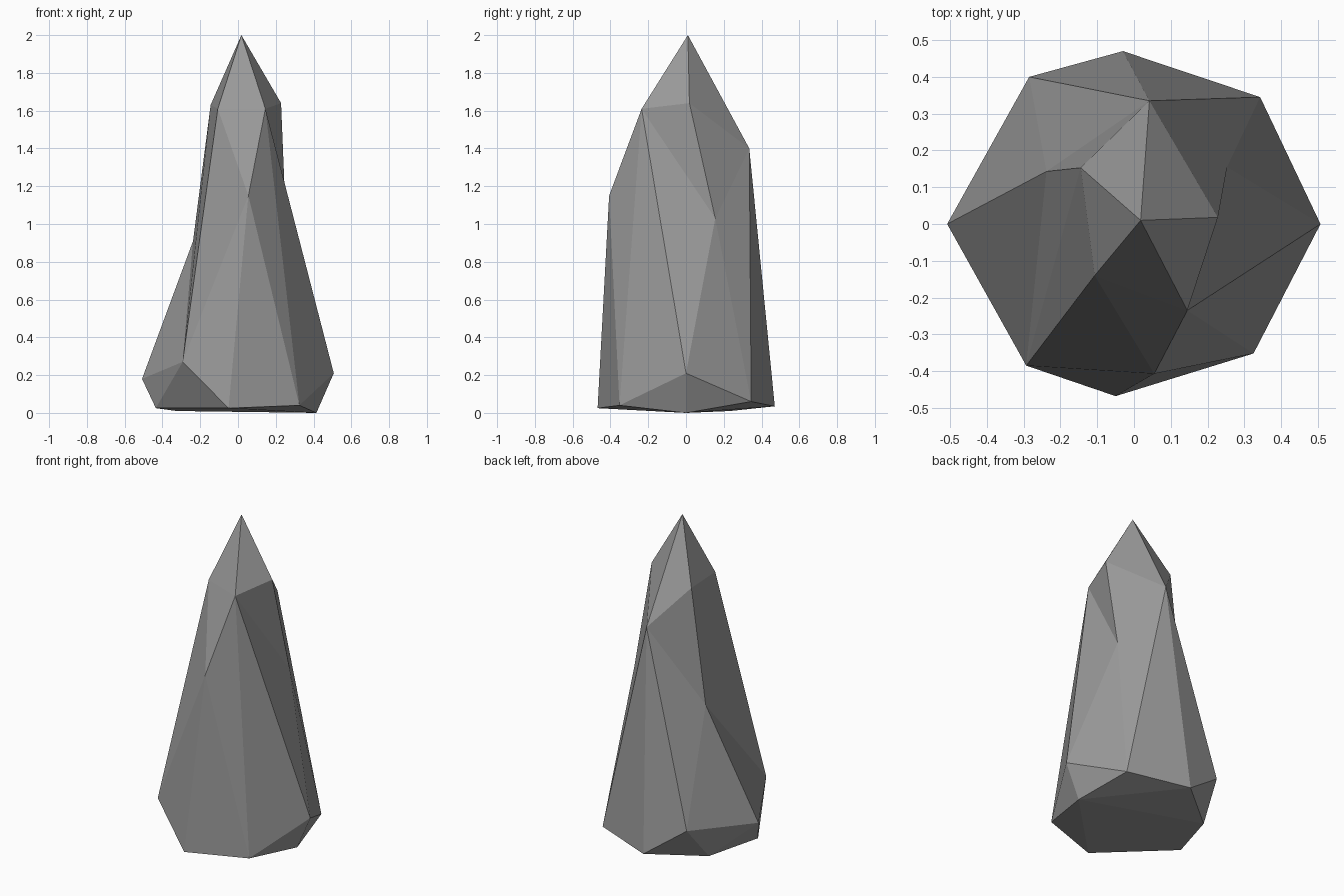
import bpy, bmesh

if "Cube" in bpy.data.objects:
    bpy.data.objects.remove(bpy.data.objects["Cube"])

# Corner points of the faceted rock spire
points = {
    # tip and shoulder
    "P": (0.018, 0.01, 2.0), "Q": (0.042, 0.335, 1.40), "R": (-0.145, 0.153, 1.63),
    "T": (-0.107, -0.14, 1.61), "U": (0.145, -0.235, 1.61), "V": (0.228, 0.018, 1.64),
    # dents and bulge on the flanks
    "S": (-0.238, 0.143, 0.91), "W": (0.055, -0.407, 1.15), "X": (0.253, 0.155, 1.03),
    # widest ring
    "A": (-0.508, 0.0, 0.18), "B": (-0.285, 0.40, 0.22), "C": (-0.03, 0.47, 0.035),
    "D": (0.343, 0.345, 0.06), "E": (0.507, 0.0, 0.21), "F": (0.325, -0.352, 0.04),
    "G": (-0.05, -0.468, 0.025), "H": (-0.293, -0.385, 0.27),
    # underside
    "K": (0.415, 0.0, 0.0), "L": (-0.435, -0.10, 0.025), "M": (-0.325, 0.235, 0.01),
}

# Facets as triangle fans: hub corner, then the corners around it
fans = ["P RTUVQR", "K GFEDCMLG", "H WTRSALGW", "X UVQDEU", "S ABQR",
        "U TWFE", "C DQBM", "M BAL", "W GF"]

bm = bmesh.new()
v = {name: bm.verts.new(co) for name, co in points.items()}
for fan in fans:
    hub, rim = fan.split()
    for a, b in zip(rim, rim[1:]):
        bm.faces.new((v[hub], v[a], v[b]))
bmesh.ops.recalc_face_normals(bm, faces=bm.faces)

# Rock spire object, flat shaded
mesh = bpy.data.meshes.new("rock_spire")
bm.to_mesh(mesh)
bm.free()
bpy.context.collection.objects.link(bpy.data.objects.new("rock_spire", mesh))

# Dark grey stone
stone = bpy.data.materials.new("dark_stone")
stone.diffuse_color = (0.32, 0.32, 0.32, 1)
stone.use_nodes = True
stone.node_tree.nodes["Principled BSDF"].inputs["Base Color"].default_value = stone.diffuse_color
mesh.materials.append(stone)
